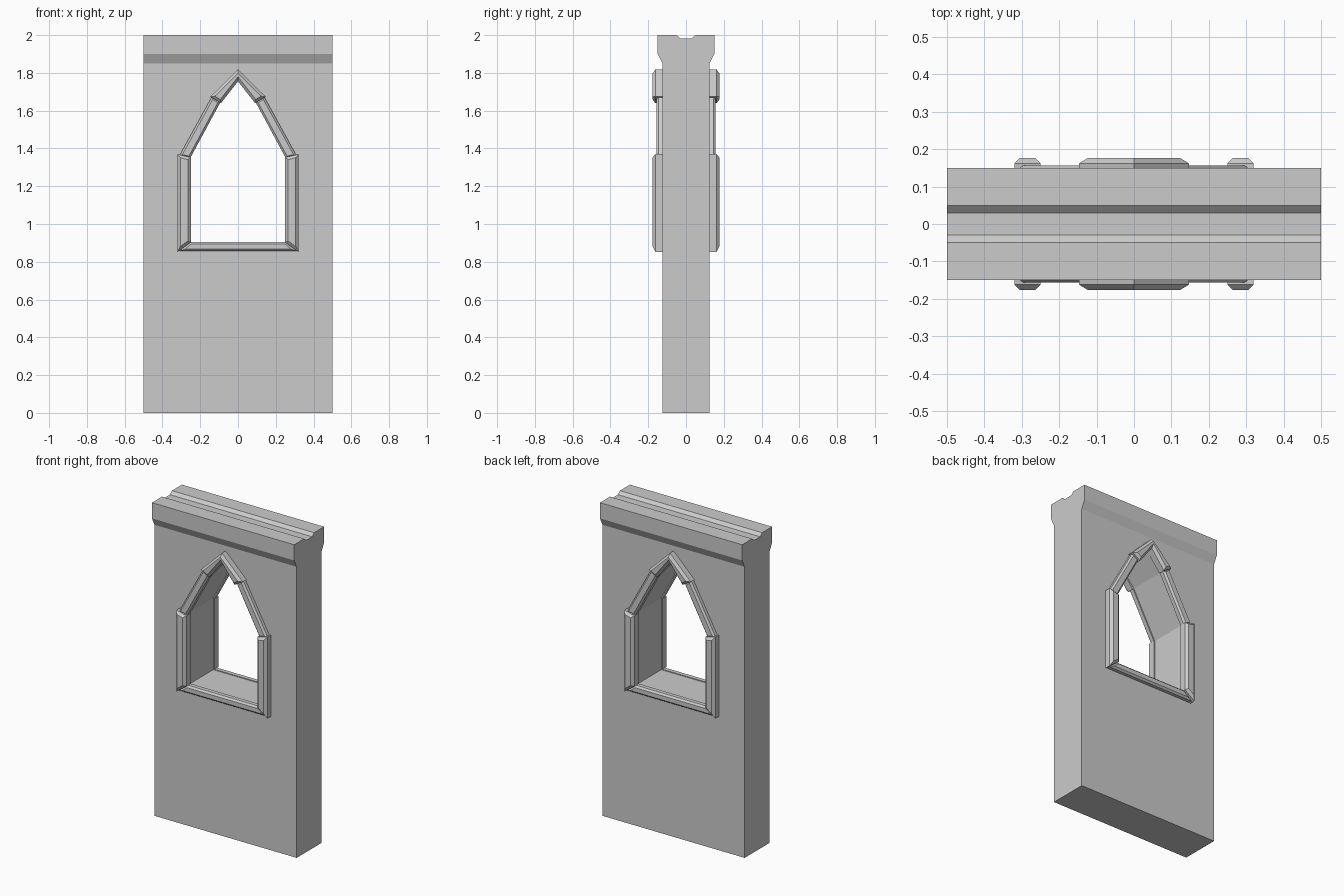
import bpy, bmesh

if "Cube" in bpy.data.objects:
    bpy.data.objects.remove(bpy.data.objects["Cube"])


def prism(name, pts, vec, chamfer=0.0):
    """Extrude a flat outline along vec; optionally chamfer the far face."""
    bm = bmesh.new()
    base = bm.faces.new([bm.verts.new(p) for p in pts])
    res = bmesh.ops.extrude_face_region(bm, geom=[base], use_keep_orig=True)
    verts = [g for g in res["geom"] if isinstance(g, bmesh.types.BMVert)]
    bmesh.ops.translate(bm, verts=verts, vec=vec)
    far = next(g for g in res["geom"] if isinstance(g, bmesh.types.BMFace))
    if chamfer:
        bmesh.ops.bevel(bm, geom=list(far.edges), offset=chamfer,
                        segments=1, affect='EDGES')
    bmesh.ops.recalc_face_normals(bm, faces=bm.faces[:])
    me = bpy.data.meshes.new(name)
    bm.to_mesh(me)
    bm.free()
    ob = bpy.data.objects.new(name, me)
    bpy.context.collection.objects.link(ob)
    return ob


def frame_piece(name, outline, depth, chamfer, mirror_x):
    """Window trim bar on the front face, mirrored to the back (and across x)."""
    ob = prism(name, [(x, -0.12, z) for x, z in outline],
               (0, 0.12 - depth, 0), chamfer)
    m = ob.modifiers.new("mirror", 'MIRROR')
    m.use_axis = (mirror_x, True, False)
    m.use_mirror_merge = False
    return ob


# Wall slab with cornice and grooved top
half = [(0.125, 0), (0.125, 1.85), (0.15, 1.90), (0.15, 2.0),
        (0.05, 2.0), (0.03, 1.982)]
profile = half + [(-y, z) for y, z in reversed(half)]
wall = prism("wall", [(-0.5, y, z) for y, z in profile], (1, 0, 0))

# Pointed window opening
right = [(0.258, 0.9), (0.258, 1.355), (0.1, 1.648)]
hole = right + [(0, 1.762)] + [(-x, z) for x, z in reversed(right)]
cutter = prism("window_cutter", [(x, -0.4, z) for x, z in hole], (0, 0.8, 0))
cutter.hide_render = True
mod = wall.modifiers.new("window", 'BOOLEAN')
mod.operation, mod.solver, mod.object = 'DIFFERENCE', 'EXACT', cutter
bpy.context.view_layer.objects.active = wall
bpy.ops.object.modifier_apply(modifier=mod.name)
bpy.data.objects.remove(cutter)

# Raised jambs and apex, with thinner sill and sloping bars between them
frame_piece("window_jamb",
            [(0.32, 0.852), (0.32, 1.37), (0.25, 1.352), (0.25, 0.903)],
            0.177, 0.015, True)
frame_piece("window_slope",
            [(0.311, 1.36), (0.138, 1.675), (0.093, 1.645), (0.254, 1.347)],
            0.157, 0.011, True)
frame_piece("window_sill",
            [(-0.312, 0.856), (0.312, 0.856), (0.252, 0.905), (-0.252, 0.905)],
            0.157, 0.011, False)
frame_piece("window_apex",
            [(-0.147, 1.674), (-0.09, 1.64), (0, 1.755), (0.09, 1.64),
             (0.147, 1.674), (0, 1.818)],
            0.177, 0.015, False)
